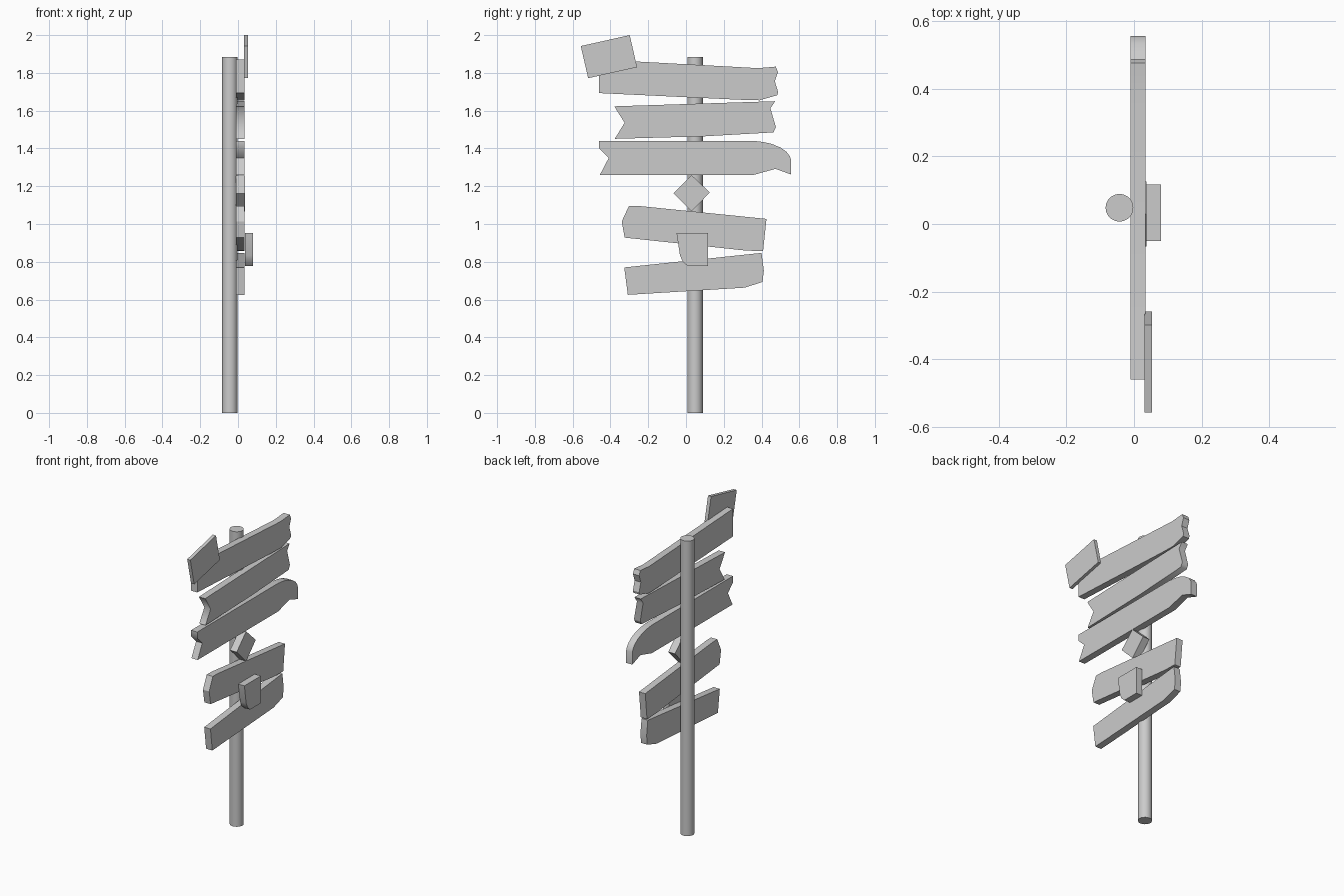
import bpy, bmesh, math


def finish(name, bm, angle):
    bmesh.ops.recalc_face_normals(bm, faces=bm.faces)
    mesh = bpy.data.meshes.new(name)
    bm.to_mesh(mesh)
    bm.free()
    ob = bpy.data.objects.new(name, mesh)
    bpy.context.collection.objects.link(ob)
    bpy.ops.object.select_all(action='DESELECT')
    ob.select_set(True)
    bpy.context.view_layer.objects.active = ob
    bpy.ops.object.shade_smooth_by_angle(angle=math.radians(angle))
    return ob


def plank(name, outline, x0, x1, angle=30):
    """Extrude a (y, z) outline from x0 to x1."""
    bm = bmesh.new()
    face = bm.faces.new([bm.verts.new((x0, y, z)) for y, z in outline])
    ext = bmesh.ops.extrude_face_region(bm, geom=[face])
    verts = [g for g in ext["geom"] if isinstance(g, bmesh.types.BMVert)]
    bmesh.ops.translate(bm, verts=verts, vec=(x1 - x0, 0, 0))
    return finish(name, bm, angle)


# Round pole standing behind the boards
bm = bmesh.new()
bmesh.ops.create_cone(bm, cap_ends=True, segments=20, radius1=0.041,
                      radius2=0.041, depth=1.885)
bmesh.ops.translate(bm, verts=bm.verts, vec=(-0.043, 0.048, 0.9425))
finish("pole", bm, 30)

BACK, FRONT = -0.01, 0.034

# Top board with a chipped right end
plank("board_top", [
    (-0.46, 1.87), (-0.26, 1.86), (0.383, 1.825), (0.475, 1.833),
    (0.487, 1.804), (0.47, 1.756), (0.488, 1.698), (0.483, 1.682),
    (0.39, 1.655), (0.283, 1.658), (-0.46, 1.693)], BACK, FRONT)

# Second board, notched at both ends
plank("board_second", [
    (-0.38, 1.623), (0.472, 1.65), (0.447, 1.613), (0.476, 1.512),
    (0.463, 1.485), (0.093, 1.464), (-0.377, 1.451), (-0.325, 1.536)],
    BACK, FRONT, 70)

# Third board, swallowtail left and curved hook right
plank("board_third", [
    (-0.46, 1.44), (0.358, 1.44), (0.41, 1.434), (0.454, 1.424),
    (0.5, 1.405), (0.532, 1.382), (0.55, 1.358), (0.556, 1.34),
    (0.556, 1.262), (0.474, 1.292), (0.358, 1.26), (-0.456, 1.26),
    (-0.409, 1.35), (-0.46, 1.4)], BACK, FRONT, 70)

# Fourth board, slanting down to the right
plank("board_fourth", [
    (-0.302, 1.096), (-0.256, 1.096), (0.426, 1.027), (0.408, 0.857),
    (0.32, 0.859), (-0.325, 0.928), (-0.34, 1.014)], BACK, FRONT)

# Lowest board, slanting up to the right
plank("board_bottom", [
    (-0.327, 0.77), (0.4, 0.847), (0.412, 0.753), (0.405, 0.693),
    (0.31, 0.663), (-0.308, 0.625)], BACK, FRONT)

# Small signs: tilted card, diamond and plaque
plank("tilted_card", [
    (-0.557, 1.942), (-0.298, 2.0), (-0.259, 1.83), (-0.518, 1.772)],
    0.031, 0.053)
plank("diamond_sign", [
    (-0.066, 1.162), (0.03, 1.258), (0.126, 1.167), (0.03, 1.067)],
    BACK, 0.037)
plank("small_plaque", [
    (-0.05, 0.952), (0.117, 0.952), (0.117, 0.778), (0.008, 0.778),
    (-0.018, 0.802), (-0.032, 0.834)], 0.037, 0.08)
